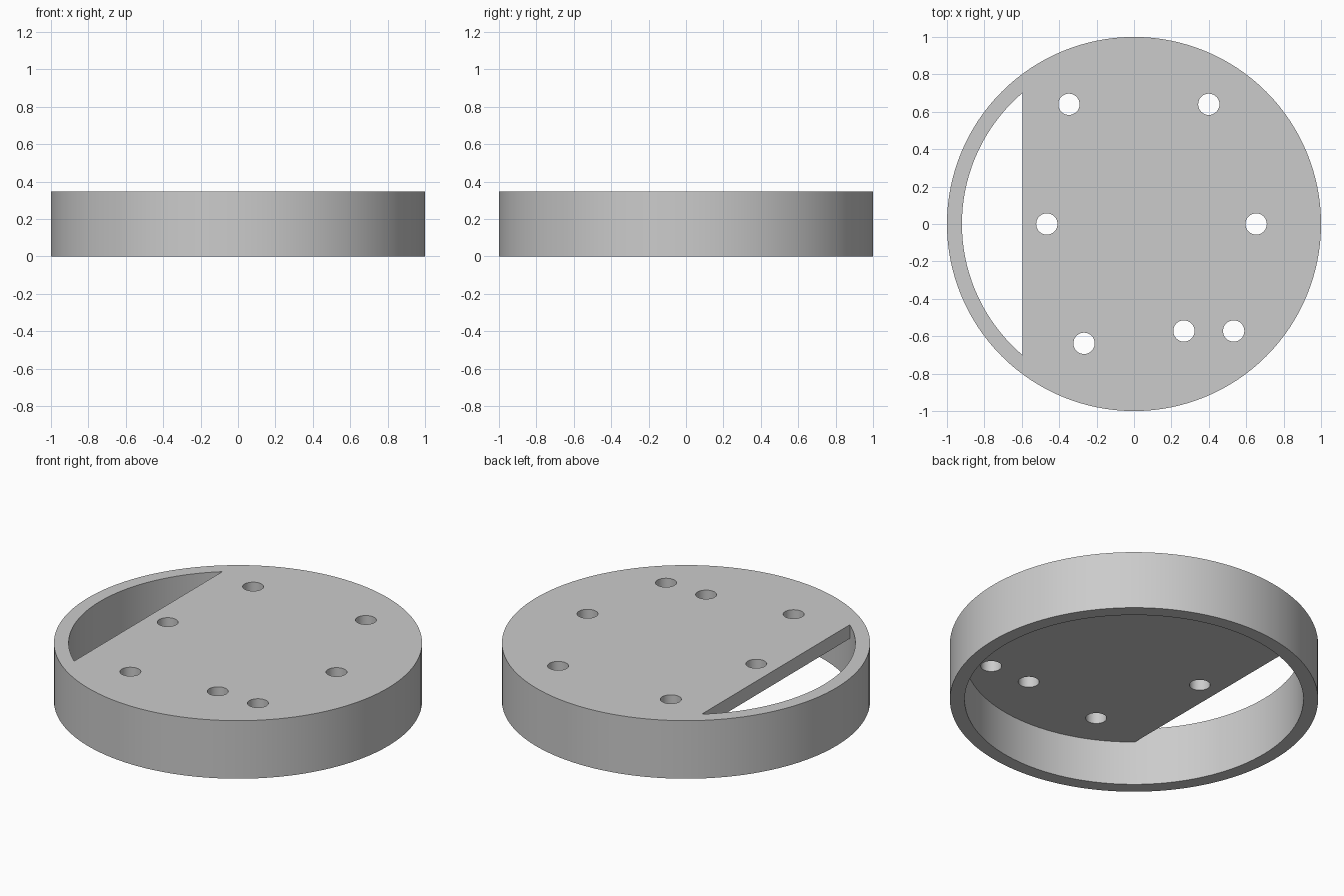
import bpy
import math

HEIGHT = 0.348
PLATE_BOTTOM = 0.265
BORE_RADIUS = 0.92
SLOT_X = -0.595
HOLE_RADIUS = 0.057
HOLES = [(-0.348, 0.64), (0.40, 0.64), (-0.466, 0), (0.653, 0),
         (-0.267, -0.638), (0.267, -0.572), (0.533, -0.572)]

cube = bpy.data.objects.get("Cube")
if cube:
    bpy.data.objects.remove(cube, do_unlink=True)

grey = bpy.data.materials.new("light grey")
grey.use_nodes = True
colour = (0.6, 0.6, 0.6, 1)
grey.diffuse_color = colour
grey.node_tree.nodes["Principled BSDF"].inputs["Base Color"].default_value = colour


def cylinder(name, radius, bottom, top, x=0, y=0, sides=128):
    bpy.ops.mesh.primitive_cylinder_add(
        vertices=sides, radius=radius, depth=top - bottom,
        location=(x, y, (top + bottom) / 2))
    obj = bpy.context.object
    obj.name = name
    obj.data.materials.append(grey)
    return obj


def cut(target, cutter):
    """Subtract the cutter from the target, then discard it."""
    mod = target.modifiers.new("cut", 'BOOLEAN')
    mod.operation = 'DIFFERENCE'
    mod.solver = 'EXACT'
    mod.object = cutter
    bpy.ops.object.select_all(action='DESELECT')
    bpy.context.view_layer.objects.active = target
    target.select_set(True)
    bpy.ops.object.modifier_apply(modifier=mod.name)
    bpy.data.objects.remove(cutter, do_unlink=True)


# Round cover body
cover = cylinder("round_cover", 1, 0, HEIGHT)

# Bore cutter: full height at the slot, stopping below the plate elsewhere
bore = cylinder("bore_cutter", BORE_RADIUS, -0.1, HEIGHT + 0.1)
bpy.ops.mesh.primitive_cube_add(
    size=2, location=(SLOT_X + 1.0, 0, PLATE_BOTTOM + 1.0))
plate_block = bpy.context.object
plate_block.scale = (1, 1, 1)
plate_block.data.materials.append(grey)
plate_block.location.x = SLOT_X + 1.5
plate_block.scale.x = 1.5
cut(bore, plate_block)
cut(cover, bore)

# Screw holes through the plate
for x, y in HOLES:
    cut(cover, cylinder("hole_cutter", HOLE_RADIUS, 0.1, HEIGHT + 0.1, x, y, 32))

# Smooth walls with crisp rims
bpy.ops.object.select_all(action='DESELECT')
cover.select_set(True)
bpy.context.view_layer.objects.active = cover
bpy.ops.object.shade_smooth_by_angle(angle=math.radians(30))
